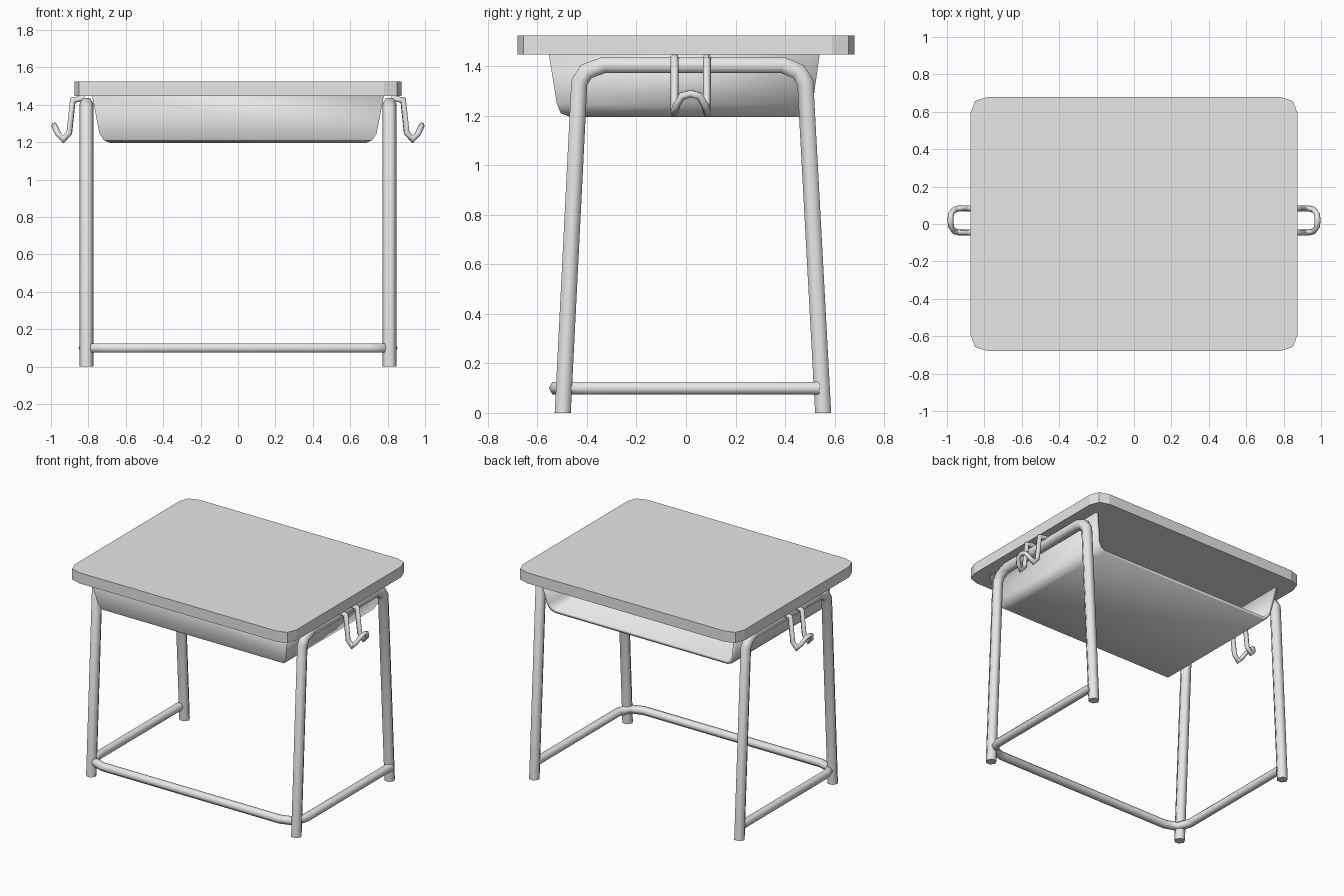
import bpy, bmesh, math
from mathutils import Vector

cube = bpy.data.objects.get("Cube")
if cube:
    bpy.data.objects.remove(cube)

GREY = (0.8, 0.8, 0.8, 1)
grey = bpy.data.materials.new("light_grey")
grey.use_nodes = True
grey.diffuse_color = GREY
grey.node_tree.nodes["Principled BSDF"].inputs["Base Color"].default_value = GREY


def finish(name, bm, smooth=None):
    bmesh.ops.recalc_face_normals(bm, faces=bm.faces)
    mesh = bpy.data.meshes.new(name)
    bm.to_mesh(mesh)
    bm.free()
    mesh.materials.append(grey)
    obj = bpy.data.objects.new(name, mesh)
    bpy.context.collection.objects.link(obj)
    if smooth:
        bpy.ops.object.select_all(action='DESELECT')
        obj.select_set(True)
        bpy.context.view_layer.objects.active = obj
        bpy.ops.object.shade_smooth_by_angle(angle=math.radians(smooth))
    return obj


def tube(name, path, radius, axis, sides=6):
    """Sweep a polygon along a path, mitred at bends, one corner along axis."""
    pts = [Vector(p) for p in path]
    bm = bmesh.new()
    rings = []
    a = Vector(axis)
    for i, p in enumerate(pts):
        d_in = (p - pts[max(i - 1, 0)]).normalized()
        d_out = (pts[min(i + 1, len(pts) - 1)] - p).normalized()
        t = (d_in + d_out).normalized()
        a = (a - t * a.dot(t)).normalized()
        b = t.cross(a)
        bend = d_out - d_in if 0 < i < len(pts) - 1 else Vector()
        stretch = 1 / max(t.dot(d_in or d_out), 0.7)
        ring = []
        for k in range(sides):
            ang = math.tau * k / sides
            off = (a * math.cos(ang) + b * math.sin(ang)) * radius
            if bend.length > 0.01:
                n = bend.normalized()
                off += n * off.dot(n) * (stretch - 1)
            co = p + off
            co.z = max(co.z, 0)
            ring.append(bm.verts.new(co))
        rings.append(ring)
    for r, s in zip(rings, rings[1:]):
        for k in range(sides):
            j = (k + 1) % sides
            bm.faces.new((r[k], r[j], s[j], s[k]))
    bm.faces.new(rings[0])
    bm.faces.new(rings[-1])
    return finish(name, bm, 65)


# Desktop: slab with two-step rounded corners
bm = bmesh.new()
corner = [(0.875, 0.59), (0.85, 0.657), (0.78, 0.68)]
outline = corner + [(-x, y) for x, y in reversed(corner)]
outline += [(-x, -y) for x, y in outline]
slab = bm.faces.new([bm.verts.new((x, y, 1.448)) for x, y in outline])
top = bmesh.ops.extrude_face_region(bm, geom=[slab])["geom"]
bmesh.ops.translate(bm, vec=(0, 0, 0.076),
                    verts=[v for v in top if isinstance(v, bmesh.types.BMVert)])
finish("desktop", bm)

# Book tray: tapered shell, open at the back and under the desktop
bm = bmesh.new()
levels = [(1.449, 0.78, -0.554, 0.54), (1.25, 0.742, -0.522, 0.512),
          (1.21, 0.717, -0.506, 0.507), (1.195, 0.68, -0.466, 0.503)]
rings = [[bm.verts.new(c) for c in ((-x, back, z), (-x, front, z), (x, front, z), (x, back, z))]
         for z, x, front, back in levels]
for r, s in zip(rings, rings[1:]):
    for k in range(3):
        bm.faces.new((r[k], r[k + 1], s[k + 1], s[k]))
bm.faces.new(rings[-1])
tray = finish("book_tray", bm, 40)
shell = tray.modifiers.new("thickness", 'SOLIDIFY')
shell.thickness = 0.022
shell.use_even_offset = True
# keep the thickness on the inner side
floor = tray.data.polygons[len(tray.data.polygons) - 1]
shell.offset = -1 if floor.normal.z < 0 else 1

# Leg frames: one bent tube per side
LEG_X = 0.81
frame = [(-0.498, -0.003), (-0.431, 1.335), (-0.403, 1.379), (-0.333, 1.405),
         (0.39, 1.405), (0.454, 1.379), (0.482, 1.335), (0.554, -0.003)]
# Bag hooks: out from the frame, down, and up into a closed loop (x, y offset, z)
hook = [(0.82, 0.065, 1.437), (0.883, 0.065, 1.425), (0.902, 0.065, 1.25),
        (0.934, 0.065, 1.215), (0.962, 0.057, 1.245), (0.978, 0.035, 1.28)]
HOOK_Y = 0.019
for side, name in ((1, "left"), (-1, "right")):
    tube(name + "_leg_frame", [(side * LEG_X, y, z) for y, z in frame], 0.0375, (1, 0, 0))
    half = [(side * x, HOOK_Y + y, z) for x, y, z in hook]
    mirrored = [(side * x, HOOK_Y - y, z) for x, y, z in reversed(hook)]
    tube(name + "_bag_hook", half + [(side * 0.982, HOOK_Y, 1.29)] + mirrored, 0.016, (0, 1, 0))

# Foot rail: three-sided, bent around the front corners
rail = [(0.824, 0.54), (0.824, -0.41), (0.79, -0.495), (0.70, -0.525)]
rail += [(-x, y) for x, y in reversed(rail)]
tube("foot_rail", [(x, y, 0.1) for x, y in rail], 0.029, (1, 0, 0))
